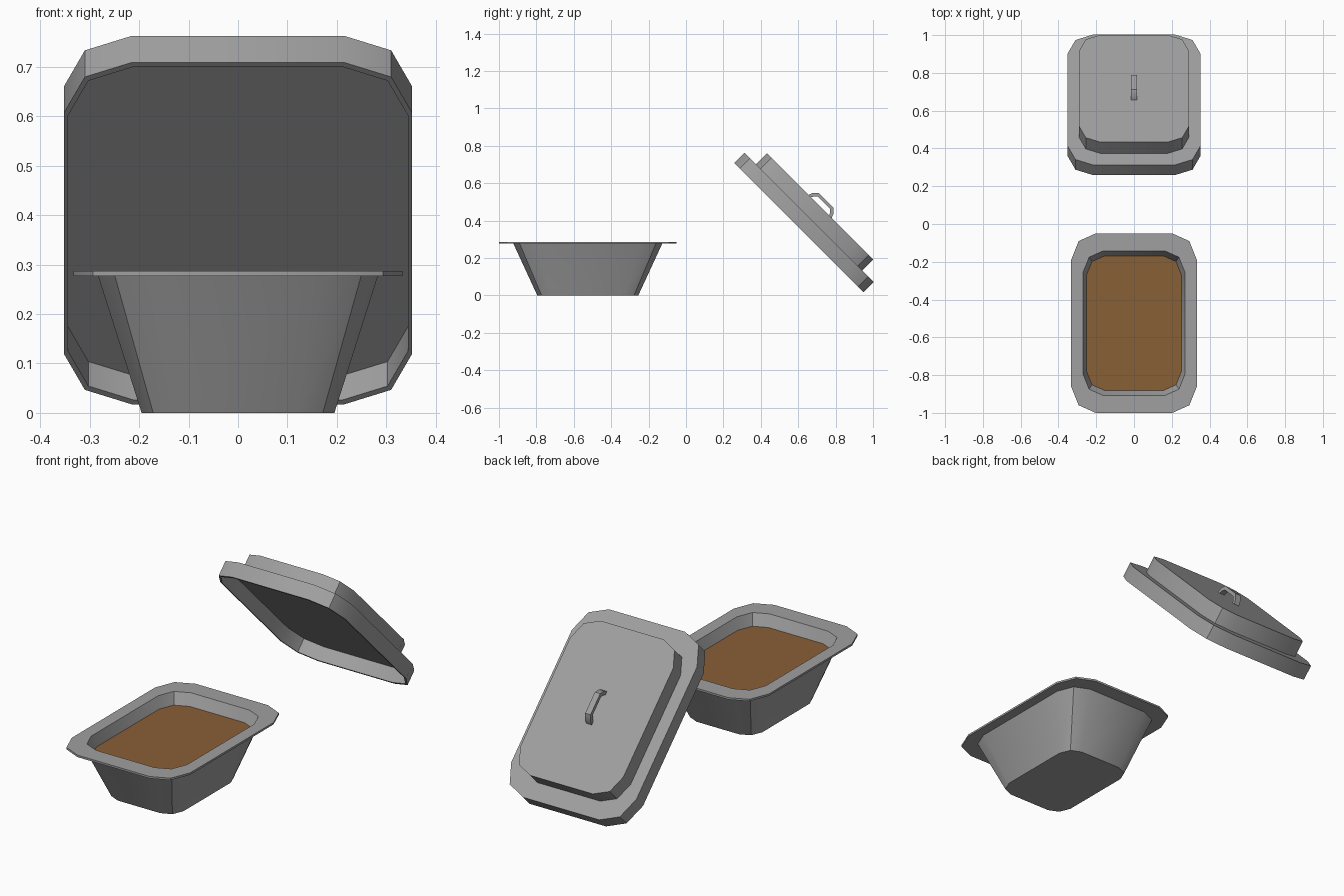
import bpy, bmesh, math

if "Cube" in bpy.data.objects:
    bpy.data.objects.remove(bpy.data.objects["Cube"])

# Quarter outline of a rectangle with two-step clipped corners, as fractions of the half sizes
CORNER = [(1, 0.705), (0.88, 0.915), (0.61, 1)]


def material(name, r, g, b):
    mat = bpy.data.materials.new(name)
    mat.diffuse_color = (r, g, b, 1)
    mat.use_nodes = True
    mat.node_tree.nodes["Principled BSDF"].inputs["Base Color"].default_value = mat.diffuse_color
    return mat


METAL = material("dark_metal", 0.35, 0.35, 0.35)
BROWN = material("brown_food", 0.25, 0.115, 0.036)


def outline(hx, hy):
    q = [(hx * a, hy * b) for a, b in CORNER]
    return (q + [(-x, y) for x, y in reversed(q)]
            + [(-x, -y) for x, y in q] + [(x, -y) for x, y in reversed(q)])


def finish(name, bm, mat, loc, tilt):
    bmesh.ops.recalc_face_normals(bm, faces=bm.faces)
    mesh = bpy.data.meshes.new(name)
    bm.to_mesh(mesh)
    bm.free()
    mesh.materials.append(mat)
    ob = bpy.data.objects.new(name, mesh)
    bpy.context.collection.objects.link(ob)
    ob.location = loc
    ob.rotation_euler = (tilt, 0, 0)
    bpy.ops.object.select_all(action='DESELECT')
    ob.select_set(True)
    bpy.context.view_layer.objects.active = ob
    bpy.ops.object.shade_smooth_by_angle(angle=math.radians(30))
    return ob


def loft(name, rings, mat, loc, tilt=0):
    """Closed skin through clipped-rectangle rings (half x, half y, z), capped at both ends."""
    bm = bmesh.new()
    loops = [[bm.verts.new((x, y, z)) for x, y in outline(hx, hy)] for hx, hy, z in rings]
    for a, b in zip(loops, loops[1:]):
        for i in range(len(a)):
            j = (i + 1) % len(a)
            bm.faces.new((a[i], a[j], b[j], b[i]))
    bm.faces.new(loops[0])
    if len(loops) > 1:
        bm.faces.new(loops[-1])
    return finish(name, bm, mat, loc, tilt)


# Tapered tray: outside wall, flat rim, inside wall
TRAY = (0, -0.525, 0)
loft("tray", [(0.195, 0.27, 0), (0.283, 0.398, 0.277), (0.333, 0.475, 0.277),
              (0.333, 0.475, 0.287), (0.27, 0.382, 0.287), (0.186, 0.26, 0.01)], METAL, TRAY)

# Food surface
food = loft("food", [(0.2525, 0.3575, 0.23)], BROWN, TRAY)
if food.data.polygons[0].normal.z < 0:
    food.data.flip_normals()

# Tilted lid: recessed underside, wide flange, raised upper tier
LID, TILT = (0, 0.604, 0.363), -math.pi / 4
loft("lid", [(0.344, 0.477, 0.07), (0.344, 0.477, 0), (0.352, 0.489, 0),
             (0.352, 0.489, 0.076), (0.29, 0.402, 0.076), (0.29, 0.402, 0.16)],
     METAL, LID, TILT)

# Lid handle: trapezoid bridge swept across x
outer = [(-0.088, 0.158), (-0.078, 0.185), (-0.055, 0.206)]
inner = [(-0.07, 0.158), (-0.06, 0.176), (-0.046, 0.188)]
outer += [(-y, z) for y, z in reversed(outer)]
inner += [(-y, z) for y, z in reversed(inner)]
bm = bmesh.new()
sections = [[bm.verts.new((x, y, z)) for x, (y, z) in
             ((-0.015, o), (0.015, o), (0.015, i), (-0.015, i))]
            for o, i in zip(outer, inner)]
for a, b in zip(sections, sections[1:]):
    for k in range(4):
        m = (k + 1) % 4
        bm.faces.new((a[k], a[m], b[m], b[k]))
bm.faces.new(sections[0])
bm.faces.new(sections[-1])
finish("lid_handle", bm, METAL, LID, TILT)
